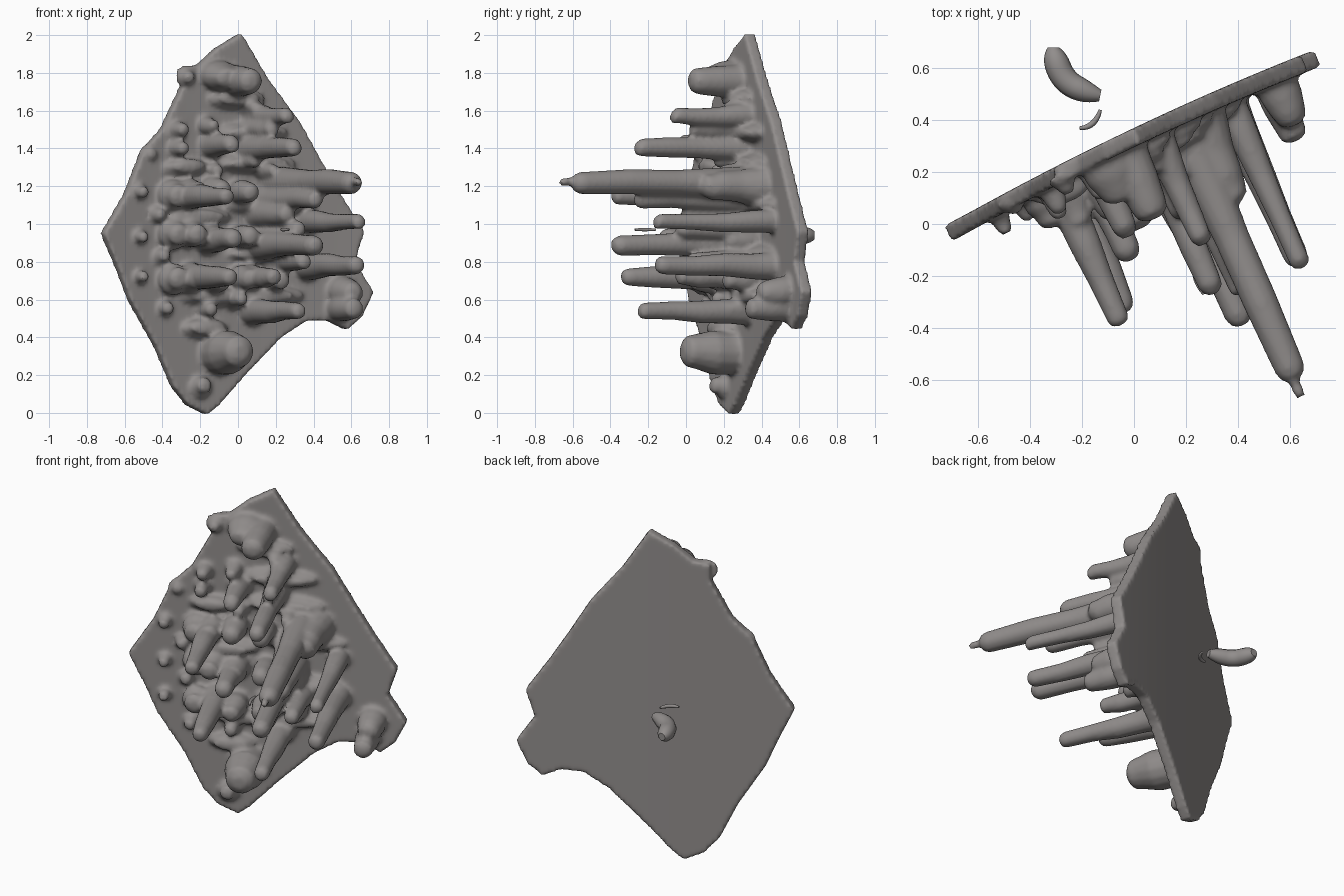
import bpy, bmesh, math, random
from mathutils import Vector

random.seed(4)
N = Vector((0.405, -0.914, 0))      # finger direction, out of the front
Z = Vector((0, 0, 1))
SIDE = Vector((0.914, 0.405, 0))    # along the plate
STONE = bpy.data.materials.new("dark_stone")
STONE.diffuse_color = (0.285, 0.268, 0.262, 1)


def bow(x):
    return 0.03 * max(0.0, 1 - (x / 0.7) ** 2)


def plate_y(x):
    return 0.305 + 0.475 * x


def loft(bm, rings):
    """Closed skin through a list of vertex position rings."""
    vs = [[bm.verts.new(p) for p in r] for r in rings]
    n = len(vs[0])
    for a, b in zip(vs, vs[1:]):
        for i in range(n):
            bm.faces.new((a[i], a[(i + 1) % n], b[(i + 1) % n], b[i]))
    bm.faces.new(vs[0][::-1])
    bm.faces.new(vs[-1])


def finger(bm, x, y, z, r, base=1.6, wide=1.0):
    """Rounded tapering finger from the plate to the tip at x, y, z."""
    d = (plate_y(x) + 0.015 - y) / (0.914 + 0.475 * 0.405)
    start = Vector((x, y, z)) - N * d
    e = min(r * 0.8, d * 0.5)
    prof = [(0, base), (0.2 * d, 0.35 + 0.65 * base), (0.45 * d, 1.17)]
    if d > 0.35:
        prof.append((0.7 * d, 1.04))
    prof += [(d - e, 0.93), (d - e * 0.35, 0.8), (d, 0.4)]
    prof.sort()
    rings = []
    for t, k in prof:
        k *= random.uniform(0.94, 1.06) * r
        c = start + N * t + Z * random.uniform(-0.006, 0.006)
        rings.append([c + SIDE * math.cos(a) * k * wide + Z * math.sin(a) * k
                      for a in (i * math.tau / 14 for i in range(14))])
    loft(bm, rings)


def finish(name, bm, voxel):
    bmesh.ops.recalc_face_normals(bm, faces=bm.faces)
    me = bpy.data.meshes.new(name)
    bm.to_mesh(me)
    bm.free()
    me.materials.append(STONE)
    ob = bpy.data.objects.new(name, me)
    bpy.context.collection.objects.link(ob)
    m = ob.modifiers.new("fuse", 'REMESH')
    m.mode = 'VOXEL'
    m.voxel_size = voxel
    m.use_smooth_shade = True
    s = ob.modifiers.new("soften", 'SMOOTH')
    s.factor = 0.5
    s.iterations = 3


# upright, slightly bowed plate with an uneven kite outline (x, z)
outline = [(0.01, 2.01), (-0.12, 1.93), (-0.22, 1.84), (-0.3, 1.83), (-0.3, 1.73),
           (-0.41, 1.5), (-0.51, 1.39), (-0.6, 1.16), (-0.72, 0.95), (-0.64, 0.76),
           (-0.58, 0.6), (-0.44, 0.35), (-0.35, 0.14), (-0.27, 0.04), (-0.17, -0.01),
           (-0.11, 0.04), (0.03, 0.2), (0.22, 0.4), (0.36, 0.49), (0.47, 0.49),
           (0.57, 0.44), (0.65, 0.51), (0.71, 0.64), (0.61, 0.8), (0.66, 0.96),
           (0.54, 1.15), (0.43, 1.34), (0.32, 1.54), (0.15, 1.77)]
bm = bmesh.new()
loft(bm, [[Vector((x, plate_y(x), z)) + N * o for x, z in outline]
          for o in (0.035, -0.032)])
for i in range(-5, 6):
    bmesh.ops.bisect_plane(bm, geom=bm.verts[:] + bm.edges[:] + bm.faces[:],
                           plane_co=(i * 0.12, 0, 0), plane_no=(1, 0, 0))
for v in bm.verts:
    v.co.y += bow(v.co.x)

# long fingers: tip x, y, z, radius
for f in [(0.62, -0.60, 1.22, 0.062), (0.65, -0.17, 1.01, 0.042),
          (0.64, -0.16, 0.78, 0.05), (0.33, -0.25, 0.54, 0.05),
          (0.42, -0.39, 0.89, 0.056), (0.31, -0.27, 1.40, 0.05),
          (0.27, -0.08, 1.57, 0.046), (-0.05, -0.39, 1.15, 0.05),
          (-0.03, -0.34, 0.72, 0.052), (0.42, -0.27, 1.13, 0.05),
          (-0.01, -0.14, 0.92, 0.055), (0.19, 0.02, 1.50, 0.04),
          (-0.02, -0.05, 1.42, 0.05), (0.27, -0.02, 1.05, 0.05),
          (0.33, -0.05, 0.97, 0.05), (0.2, -0.05, 0.72, 0.05),
          (0.36, 0.0, 0.8, 0.05), (0.39, 0.08, 1.2, 0.075)]:
    finger(bm, *f)
finger(bm, 0.645, -0.67, 1.22, 0.024)          # thin point of the longest finger

# thick stubs at top, bottom and right corner
for f in [(0.08, 0.02, 1.76, 0.075, 1.2, 1.0), (-0.04, 0.09, 1.78, 0.07, 1.3, 1.3),
          (0.02, -0.02, 0.32, 0.1, 1.15, 1.0), (0.625, 0.32, 0.55, 0.062, 1.2, 1.0),
          (0.62, 0.38, 0.64, 0.07, 1.2, 1.0), (-0.17, 0.13, 0.14, 0.05, 1.2, 1.0)]:
    finger(bm, *f)

# low lumps joined into horizontal rows
for z in (1.17, 0.93, 0.72):
    for x, h, r in ((-0.3, 0.17, 0.07), (-0.2, 0.22, 0.065), (-0.07, 0.25, 0.06),
                    (0.08, 0.25, 0.055), (0.24, 0.22, 0.055)):
        finger(bm, x, plate_y(x) - h, z + random.uniform(-0.02, 0.02), r, 1.15)
    finger(bm, -0.49, plate_y(-0.49) - 0.11, z, 0.032)

# shallow ridges that roughen the plate between the fingers: x, z, half width factor
for x, z, w in [(0.15, 0.62, 4.5), (0.2, 0.84, 5), (0.2, 1.1, 5), (0.12, 1.32, 4.5),
                (0.1, 1.48, 4), (0.02, 1.66, 3), (-0.15, 0.45, 2.5), (-0.25, 1.3, 2.5),
                (-0.1, 0.62, 4), (-0.2, 1.04, 4)]:
    finger(bm, x, plate_y(x) - 0.1, z, 0.045, 1.3, w)

# small nubs
for x, z, h in [(-0.28, 1.5, 0.13), (-0.28, 1.4, 0.15), (-0.25, 1.78, 0.07),
                (-0.12, 1.52, 0.15), (-0.45, 1.37, 0.05), (-0.36, 0.55, 0.1),
                (-0.13, 0.55, 0.14), (0.03, 0.6, 0.18), (0.17, 0.55, 0.2),
                (-0.4, 1.05, 0.1), (-0.38, 0.83, 0.1), (0.1, 1.33, 0.2),
                (0.2, 1.28, 0.22), (-0.1, 1.28, 0.12), (0.1, 1.62, 0.15)]:
    finger(bm, x, plate_y(x) - h, z, 0.038)
finish("fingered_plate", bm, 0.014)


def fragment(name, pts, bevel):
    """Loose curved crumb swept along a few points x, y, z, radius."""
    cu = bpy.data.curves.new(name, 'CURVE')
    cu.dimensions = '3D'
    cu.bevel_depth = bevel
    cu.bevel_resolution = 3
    cu.use_fill_caps = True
    cu.materials.append(STONE)
    sp = cu.splines.new('NURBS')
    sp.points.add(len(pts) - 1)
    for p, (x, y, z, r) in zip(sp.points, pts):
        p.co = (x, y, z, 1)
        p.radius = r
    sp.use_endpoint_u = True
    sp.order_u = 3
    bpy.context.collection.objects.link(bpy.data.objects.new(name, cu))


# loose crumbs behind and in front of the plate
fragment("rear_crumb", [(-0.31, 0.68, 0.94, 0.5), (-0.31, 0.65, 0.94, 1.1), (-0.27, 0.55, 0.94, 1.1),
                        (-0.18, 0.505, 0.95, 1), (-0.13, 0.495, 0.95, 0.5)], 0.045)
fragment("small_rear_crumb", [(-0.21, 0.37, 0.98, 0.4), (-0.15, 0.37, 0.98, 1),
                              (-0.13, 0.44, 0.98, 0.4)], 0.016)
fragment("front_crumb", [(0.23, -0.16, 0.97, 0.5), (0.23, -0.22, 0.97, 1),
                         (0.27, -0.27, 0.97, 0.5)], 0.012)
